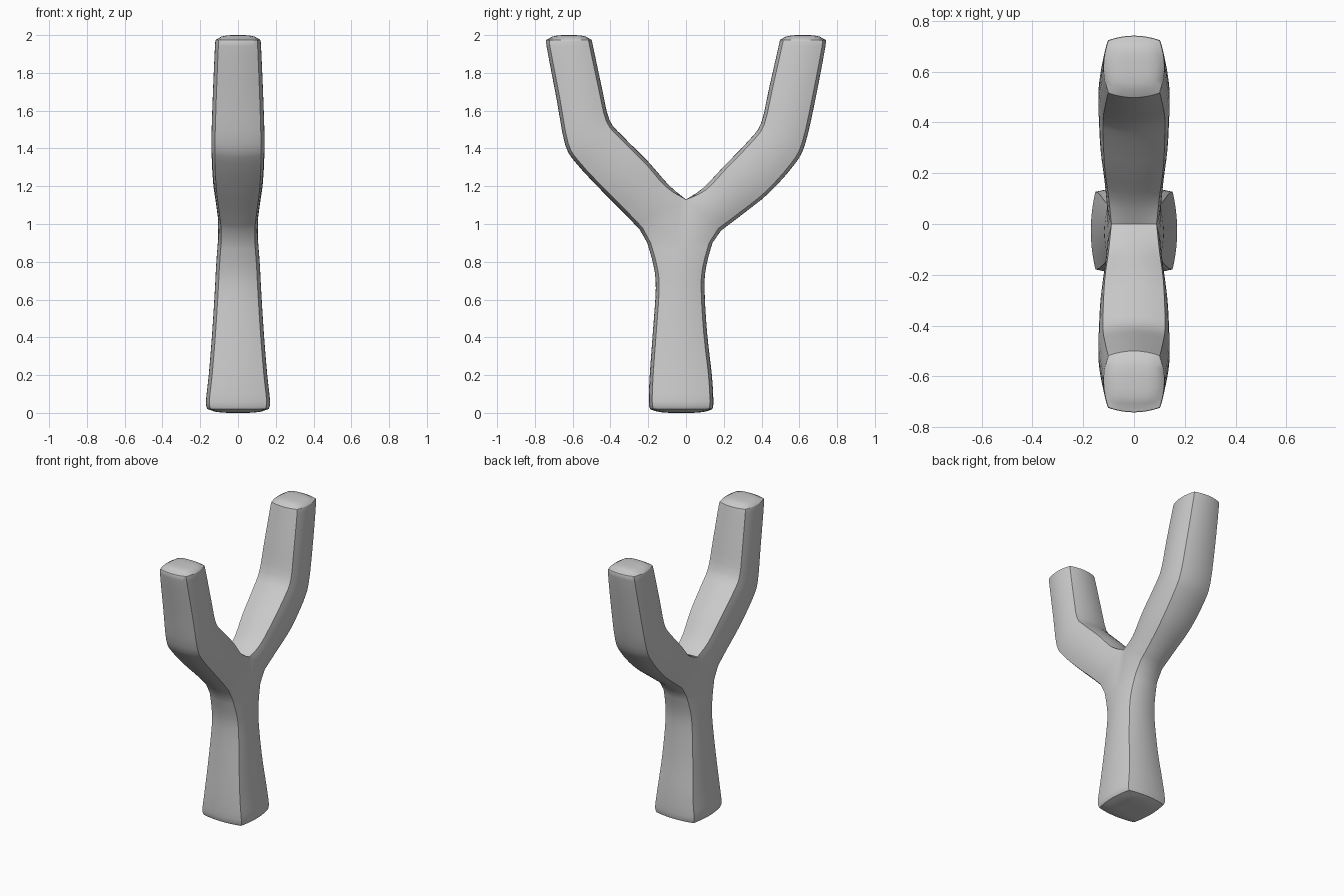
import bpy
import bmesh
from mathutils import Vector

if "Cube" in bpy.data.objects:
    bpy.data.objects.remove(bpy.data.objects["Cube"], do_unlink=True)

BULGE = 0.018   # how far each wall swells beyond its corner edges
ACROSS = 8      # segments across a wall
STEPS = 3       # smoothing steps between stations

# Stations: outer y, outer z, inner y, inner z, half width, inner bulge
stem = [
    (-0.190, 0.02, 0.140, 0.02, 0.162, 1),
    (-0.197, 0.06, 0.145, 0.06, 0.170, 1),
    (-0.192, 0.20, 0.137, 0.20, 0.155, 1),
    (-0.176, 0.42, 0.112, 0.42, 0.137, 1),
    (-0.160, 0.66, 0.098, 0.66, 0.122, 1),
    (-0.172, 0.78, 0.108, 0.78, 0.116, 1),
    (-0.205, 0.90, 0.140, 0.90, 0.107, 1),
]
front_arm = [
    (-0.245, 0.97, 0.00, 1.13, 0.107, 0),
    (-0.330, 1.06, -0.09, 1.205, 0.118, 1),
    (-0.450, 1.18, -0.20, 1.33, 0.133, 1),
    (-0.580, 1.32, -0.335, 1.465, 0.140, 1),
    (-0.640, 1.42, -0.405, 1.55, 0.140, 1),
    (-0.685, 1.66, -0.445, 1.72, 0.133, 1),
    (-0.738, 1.94, -0.492, 1.94, 0.122, 1),
    (-0.738, 1.975, -0.500, 1.975, 0.118, 1),
]
back_arm = [
    (0.185, 0.965, 0.00, 1.13, 0.107, 0),
    (0.310, 1.06, 0.09, 1.19, 0.118, 1),
    (0.440, 1.165, 0.20, 1.305, 0.133, 1),
    (0.570, 1.31, 0.335, 1.445, 0.140, 1),
    (0.630, 1.42, 0.398, 1.535, 0.140, 1),
    (0.685, 1.66, 0.440, 1.72, 0.133, 1),
    (0.738, 1.94, 0.490, 1.94, 0.122, 1),
    (0.738, 1.975, 0.498, 1.975, 0.118, 1),
]


def smooth(stations):
    """Run a smooth curve through the stations."""
    out = []
    last = len(stations) - 1
    for i in range(last):
        p0, p1 = stations[max(i - 1, 0)], stations[i]
        p2, p3 = stations[i + 1], stations[min(i + 2, last)]
        for k in range(STEPS):
            t = k / STEPS
            out.append([0.5 * (2 * b + (c - a) * t
                        + (2 * a - 5 * b + 4 * c - d) * t * t
                        + (3 * b - a - 3 * c + d) * t ** 3)
                        for a, b, c, d in zip(p0, p1, p2, p3)])
    out.append(list(stations[last]))
    return out


def pillow(station, u, s, dome=0.0):
    """Point on a swollen cross-section: u runs outer to inner, s along x."""
    oy, oz, iy, iz, width, inner = station
    outer, to_inner = Vector((0, oy, oz)), Vector((0, iy - oy, iz - oz))
    inset = BULGE * s * s * (1 - 2 * u) * (1 if u < 0.5 else inner)
    p = outer + to_inner * u + to_inner.normalized() * inset
    v = 2 * u - 1
    p.x = s * (width - BULGE * v * v)
    p.z += dome * (1 - s ** 4) * (1 - v ** 4)
    return p


bm = bmesh.new()


def skin(grid):
    """Join a grid of points with quads."""
    rows = [[bm.verts.new(p) for p in row] for row in grid]
    for a, b in zip(rows, rows[1:]):
        for i in range(len(a) - 1):
            bm.faces.new((a[i], a[i + 1], b[i + 1], b[i]))


unit = [i / ACROSS for i in range(ACROSS + 1)]
span = [2 * t - 1 for t in unit]
stem_rings = smooth(stem)

for arm, start, edge in ((front_arm, 0.0, 0), (back_arm, 1.0, 1)):
    rings = smooth(arm)
    half = [start + (0.5 - start) * t for t in unit]
    # Flat sides of the handle half, running on into the arm
    for s in (-1, 1):
        skin([[pillow(r, u, s) for u in half] for r in stem_rings]
             + [[pillow(r, u, s) for u in unit] for r in rings])
    # Outer wall from foot to tip, and inner wall from the crotch up
    skin([[pillow(r, edge, s) for s in span] for r in stem_rings]
         + [[pillow(r, 0, s) for s in span] for r in rings])
    skin([[pillow(r, 1, s) for s in span] for r in rings])
    # Domed ends
    skin([[pillow(rings[-1], u, s, 0.025) for s in span] for u in unit])
    skin([[pillow(stem_rings[0], u, s, -0.02) for s in span] for u in half])

bmesh.ops.remove_doubles(bm, verts=bm.verts, dist=0.0005)
bmesh.ops.recalc_face_normals(bm, faces=bm.faces)
mesh = bpy.data.meshes.new("slingshot_frame")
bm.to_mesh(mesh)
bm.free()

frame = bpy.data.objects.new("slingshot_frame", mesh)
bpy.context.collection.objects.link(frame)

# Plain light grey
grey = bpy.data.materials.new("light_grey")
grey.use_nodes = True
colour = (0.6, 0.6, 0.6, 1)
grey.diffuse_color = colour
grey.node_tree.nodes["Principled BSDF"].inputs["Base Color"].default_value = colour
mesh.materials.append(grey)

bpy.ops.object.select_all(action='DESELECT')
frame.select_set(True)
bpy.context.view_layer.objects.active = frame
bpy.ops.object.shade_smooth_by_angle(angle=0.6)
